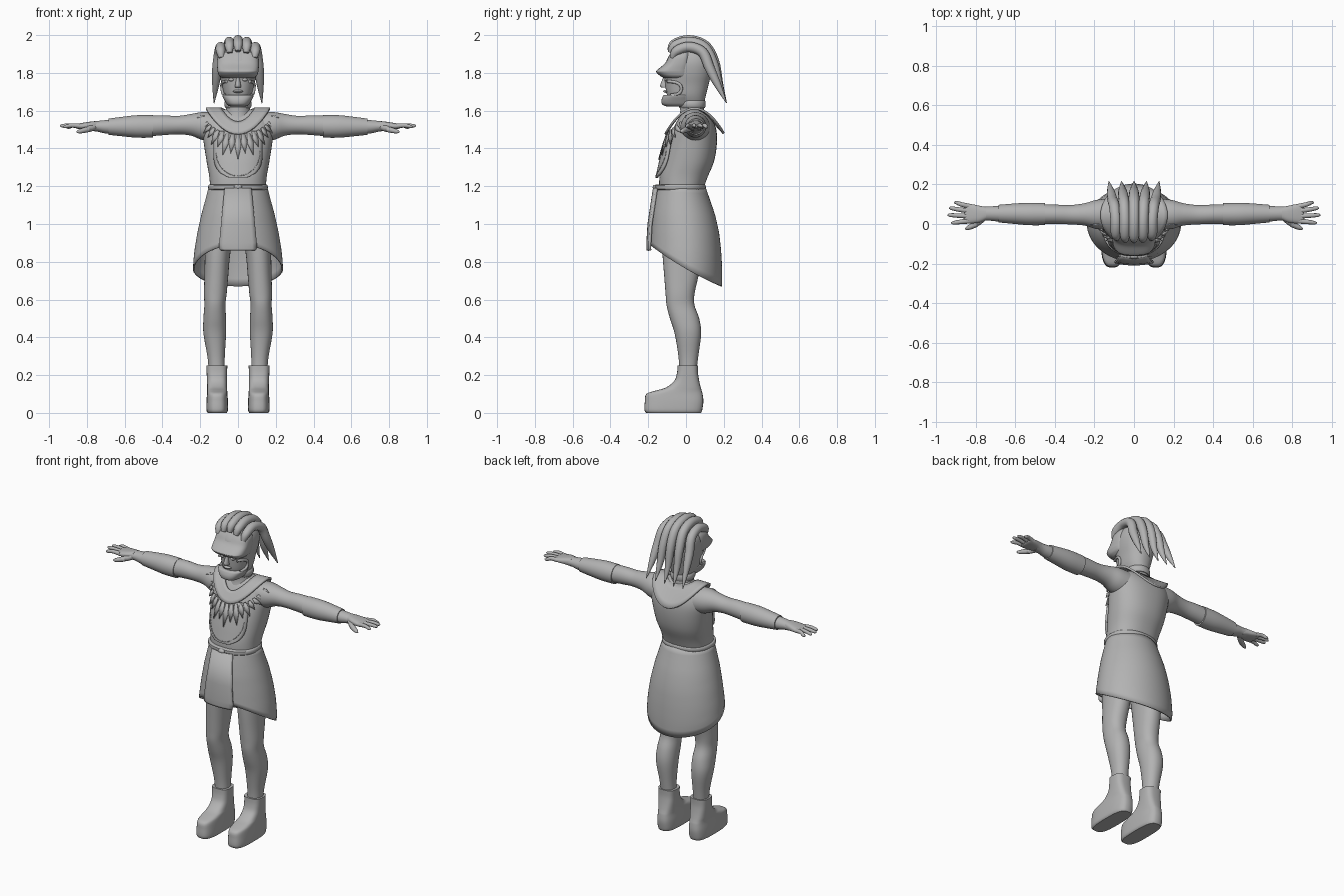
import bpy, bmesh, math
from math import sin, cos, pi, radians

GREY = bpy.data.materials.new("plain grey")
GREY.diffuse_color = (0.45, 0.45, 0.45, 1)


def finish(name, verts, faces, mirror=False, thick=0, angle=40):
    me = bpy.data.meshes.new(name)
    me.from_pydata(verts, [], faces)
    bm = bmesh.new()
    bm.from_mesh(me)
    bmesh.ops.remove_doubles(bm, verts=bm.verts, dist=1e-5)
    bmesh.ops.recalc_face_normals(bm, faces=bm.faces)
    bm.to_mesh(me)
    bm.free()
    me.shade_smooth()
    me.set_sharp_from_angle(angle=radians(angle))
    me.materials.append(GREY)
    ob = bpy.data.objects.new(name, me)
    bpy.context.collection.objects.link(ob)
    if thick:
        m = ob.modifiers.new("thickness", 'SOLIDIFY')
        m.thickness, m.offset = thick, 0
    if mirror:
        ob.modifiers.new("mirror", 'MIRROR')
    return ob


def smooth(secs, k=4):
    """Catmull-Rom resampling of rows of numbers."""
    out = []
    for i in range(len(secs) - 1):
        p = [secs[max(0, min(len(secs) - 1, i + j))] for j in (-1, 0, 1, 2)]
        for s in range(k):
            t = s / k
            out.append([0.5 * (2 * b + (c - a) * t + (2 * a - 5 * b + 4 * c - d) * t * t
                        + (3 * b - a - 3 * c + d) * t ** 3) for a, b, c, d in zip(*p)])
    return out + [list(secs[-1])]


def lerp(secs, t):
    """Linear lookup of a row by its first number (ascending)."""
    t = max(secs[0][0], min(secs[-1][0], t))
    for a, b in zip(secs, secs[1:]):
        if t <= b[0]:
            f = (t - a[0]) / (b[0] - a[0])
            return [x + (y - x) * f for x, y in zip(a, b)]


def grid_faces(rows, cols, closed):
    return [(r * cols + c, r * cols + (c + 1) % cols, (r + 1) * cols + (c + 1) % cols, (r + 1) * cols + c)
            for r in range(rows - 1) for c in range(cols if closed else cols - 1)]


def loft(name, secs, axis='z', p=2.0, n=32, mirror=False, k=4):
    """Rows: position on axis, then min/max of the two other axes."""
    rows = smooth(secs, k)
    verts = []
    for t, a0, a1, b0, b1 in rows:
        for i in range(n):
            c, s = cos(2 * pi * i / n), sin(2 * pi * i / n)
            a = (a0 + a1) / 2 + (a1 - a0) / 2 * math.copysign(abs(c) ** (2 / p), c)
            b = (b0 + b1) / 2 + (b1 - b0) / 2 * math.copysign(abs(s) ** (2 / p), s)
            verts.append((a, b, t) if axis == 'z' else (t, a, b))
    faces = grid_faces(len(rows), n, True)
    faces += [tuple(range(n)), tuple(range(len(verts) - n, len(verts)))]
    return finish(name, verts, faces, mirror)


def tube(name, pts, radii, n=12, mirror=False):
    """Round tapered strand through points, rings kept square to the path."""
    from mathutils import Vector
    rows = smooth([tuple(q) + (r,) for q, r in zip(pts, radii)], 5)
    verts = []
    for i, row in enumerate(rows):
        q, r = Vector(row[:3]), max(row[3], 0.0008)
        d = (Vector(rows[min(i + 1, len(rows) - 1)][:3]) - Vector(rows[max(i - 1, 0)][:3])).normalized()
        ref = Vector((1, 0, 0)) if abs(d.x) < 0.8 else Vector((0, 0, 1))
        u = d.cross(ref).normalized()
        v = d.cross(u)
        verts += [tuple(q + r * (u * cos(2 * pi * j / n) + v * sin(2 * pi * j / n))) for j in range(n)]
    faces = grid_faces(len(rows), n, True)
    faces += [tuple(range(n)), tuple(range(len(verts) - n, len(verts)))]
    return finish(name, verts, faces, mirror, angle=60)


# Boots and legs
loft("boot", [(0, .06, .16, -.21, .08), (.015, .053, .167, -.22, .086), (.06, .053, .167, -.218, .092),
              (.1, .056, .164, -.21, .088), (.118, .057, .163, -.16, .083), (.135, .058, .163, -.105, .078),
              (.17, .058, .164, -.062, .07), (.21, .058, .166, -.048, .064), (.25, .056, .168, -.045, .064)],
     p=3, mirror=True)
loft("leg", [(.22, .07, .155, -.035, .055), (.3, .07, .162, -.04, .065), (.42, .063, .183, -.06, .08),
             (.5, .063, .183, -.085, .07), (.57, .067, .178, -.103, .045), (.63, .06, .18, -.108, .045),
             (.72, .052, .178, -.115, .065), (.85, .04, .175, -.125, .09), (1.0, .01, .17, -.13, .1)],
     p=2.2, mirror=True)

# Skirt with a hem that drops towards the back
SK = [(.66, .222, -.2, .187), (.75, .236, -.195, .188), (.85, .228, -.19, .183), (.95, .212, -.185, .172),
      (1.05, .19, -.178, .15), (1.13, .168, -.165, .122), (1.2, .15, -.15, .098)]
verts, R, N = [], 14, 64
for r in range(R):
    for i in range(N):
        a = 2 * pi * i / N
        f = -sin(a)
        z = 1.2 + (.765 + .11 * f + .015 * f * f - 1.2) * r / (R - 1)
        _, hx, y0, y1 = lerp(SK, z)
        verts.append((hx * cos(a), (y0 + y1) / 2 + (y1 - y0) / 2 * sin(a), z))
finish("skirt", verts, grid_faces(R, N, True), thick=.008)

# Apron panel, belt and belt knot
AP = [(1.19, .07, -.168), (1.0, .088, -.197), (.9, .098, -.203), (.87, .098, -.203), (.86, .088, -.202)]
verts = [(w * c / 4, y + .012 * (c / 4) ** 2, z) for z, w, y in AP for c in range(-4, 5)]
finish("apron", verts, grid_faces(len(AP), 9, False), thick=.014)
loft("belt", [(1.18, -.15, .15, -.155, .097), (1.185, -.157, .157, -.163, .104),
              (1.205, -.157, .157, -.163, .104), (1.21, -.15, .15, -.155, .097)], p=2.2, n=48, k=2)
loft("belt_knot", [(-.02, -.17, -.155, 1.19, 1.2), (-.012, -.176, -.15, 1.182, 1.207),
                   (.012, -.176, -.15, 1.182, 1.207), (.02, -.17, -.155, 1.19, 1.2)], axis='x', n=12, k=2)

# Torso
TO = [(1.18, -.147, .147, -.142, .09), (1.25, -.152, .152, -.14, .115), (1.33, -.166, .166, -.122, .148),
      (1.42, -.18, .18, -.098, .163), (1.5, -.19, .19, -.07, .16), (1.56, -.175, .175, -.038, .135),
      (1.595, -.13, .13, -.008, .095), (1.605, -.08, .08, .01, .07)]
P = 2.3
loft("torso", TO, p=P, n=48)


def chest(x, z, off):
    """Point just in front of the torso surface."""
    _, _, hx, y0, y1 = lerp(TO, z)
    q = min(.97, abs(x) / hx)
    return (x, (y0 + y1) / 2 - (y1 - y0) / 2 * (1 - q ** P) ** (1 / P) - off, z)


# Rounded bib with stitches
def bib_w(z):
    return .128 * max(0, 1 - max(0, (1.38 - z) / .137) ** 2.6) ** (1 / 2.6)


zs = [1.2432 + .007 * (i / 6) ** 2 for i in range(6)] + [1.25 + .02 * i for i in range(13)]
verts = [chest(bib_w(z) * c / 8, z, .016) for z in zs for c in range(-8, 9)]
finish("bib", verts, grid_faces(len(zs), 17, False), thick=.01)


def leaf(x, z, dx, dz, length, w):
    out = []
    for t, s in ((0, -.5), (.45, -1), (1, 0), (.45, 1), (0, .5)):
        out.append((x + dx * length * t - dz * w * s, z + dz * length * t + dx * w * s))
    return out


def leaf_set(name, leaves, off, thick):
    verts = [chest(x, z, off) for lf in leaves for x, z in lf]
    finish(name, verts, [tuple(range(i, i + 5)) for i in range(0, len(verts), 5)], thick=thick)


leaf_set("bib_stitches", [leaf(.115 * cos(a), 1.375 + .12 * sin(a), -sin(a), cos(a), .012, .002)
                          for a in [pi + pi * i / 26 for i in range(27)]], .022, .003)

# Feathers hanging from the collar
leaves = []
for i in range(-9, 10):
    a = radians(i * 8.8)
    d = math.hypot(.7 * sin(a), cos(a))
    leaves.append(leaf(.18 * sin(a), 1.595 - .12 * cos(a), .7 * sin(a) / d, -cos(a) / d,
                       .045 + (.09 if i % 2 == 0 else .06) * cos(a) ** 4, .008 + .009 * cos(a) ** 3))
leaf_set("collar_feathers", leaves, .025, .006)

# Draped collar
verts, N = [], 48
for r in range(5):
    f = r / 4
    for i in range(N):
        a = 2 * pi * i / N
        s, c = sin(a), cos(a)
        front = c > 0
        zi, zo = (1.54, 1.475) if front else (1.59, 1.48)
        yi, yo = (-.066, -.11) if front else (.1, .2)
        z = 1.612 - c * c * ((1.612 - zi) * (1 - f) + (1.612 - zo) * f)
        y = .045 + abs(c) * ((yi - .045) * (1 - f) + (yo - .045) * f)
        verts.append(((.09 + .08 * f) * s, y, z))
finish("collar", verts, grid_faces(5, N, True), thick=.012)

# Neck
loft("neck", [(1.55, -.075, .075, -.04, .1), (1.6, -.064, .064, -.03, .095), (1.69, -.06, .06, -.04, .09)])
loft("neck_band", [(1.615, -.066, .066, -.035, .1), (1.625, -.072, .072, -.04, .104),
                   (1.645, -.072, .072, -.042, .104), (1.655, -.066, .066, -.035, .1)], k=2)

# Head: skull, beaked visor and jaw guard
loft("helmet", [(1.635, -.055, .055, -.075, .095), (1.68, -.075, .075, -.1, .105), (1.74, -.087, .087, -.11, .12),
                (1.8, -.1, .1, -.112, .135), (1.86, -.103, .103, -.105, .138), (1.91, -.085, .085, -.075, .11),
                (1.94, -.045, .045, -.03, .06)], p=2.3, n=40)
loft("visor", [(1.772, -.085, .085, -.115, .02), (1.785, -.1, .1, -.138, .03), (1.803, -.107, .107, -.157, .03),
               (1.815, -.109, .109, -.153, .03), (1.85, -.111, .111, -.112, .03), (1.885, -.108, .108, -.092, .03),
               (1.91, -.095, .095, -.075, .03)], p=3, n=40)
loft("jaw_guard", [(1.622, -.04, .04, -.1, .02), (1.632, -.058, .058, -.125, .03), (1.655, -.072, .072, -.13, .03),
                   (1.678, -.083, .083, -.122, .03), (1.684, -.08, .08, -.115, .03)], p=2.6, n=40)
for s in (1, -1):
    side = "left" if s > 0 else "right"
    tube(side + "_cheek_rim", [(s * .062, -.098, 1.755), (s * .08, -.055, 1.75), (s * .086, -.03, 1.735),
                               (s * .084, -.025, 1.71), (s * .08, -.04, 1.69), (s * .07, -.08, 1.682)], [.008] * 6)

# Face
loft("nose", [(1.722, -.016, .016, -.128, -.09), (1.735, -.015, .015, -.137, -.09), (1.785, -.007, .007, -.116, -.09)],
     n=16)
loft("eye", [(.022, -.11, -.1, 1.762, 1.766), (.03, -.115, -.095, 1.756, 1.772), (.042, -.113, -.09, 1.756, 1.772),
             (.052, -.104, -.09, 1.762, 1.766)], axis='x', n=12, mirror=True)
loft("lips", [(-.026, -.105, -.09, 1.7, 1.704), (-.014, -.119, -.09, 1.695, 1.71), (.014, -.119, -.09, 1.695, 1.71),
              (.026, -.105, -.09, 1.7, 1.704)], axis='x', n=12)

# Crest of five trailing plumes
for i in range(-2, 3):
    x, d, b = i * .046, .009 * i * i, .006 * i * i
    tube("crest_plume", [(x * .95, -.085 + b / 2, 1.915 - d), (x, -.062 + b / 2, 1.952 - d), (x, .015, 1.973 - d),
                         (x * 1.08, .1 - b / 2, 1.945 - d), (x * 1.2, .15 - b, 1.86 - d),
                         (x * 1.28, .178 - b / 2, 1.74), (x * 1.38, .215, 1.64)],
         [.014, .025, .027, .027, .026, .019, .002])

# Arms with bracers
loft("arm", [(.12, -.03, .13, 1.43, 1.59), (.19, -.025, .122, 1.445, 1.592), (.25, -.008, .105, 1.468, 1.582),
             (.32, -.002, .096, 1.475, 1.572), (.4, 0, .098, 1.47, 1.575), (.5, 0, .1, 1.465, 1.57),
             (.68, .012, .092, 1.477, 1.552), (.74, .018, .088, 1.488, 1.546), (.78, .016, .09, 1.494, 1.542)],
     axis='x', mirror=True)
loft("bracer", [(.45, -.006, .106, 1.457, 1.576), (.53, -.006, .107, 1.457, 1.576), (.6, 0, .104, 1.463, 1.569),
                (.685, .008, .097, 1.472, 1.558)], axis='x', mirror=True)

# Hands
loft("palm", [(.75, .02, .086, 1.49, 1.545), (.78, .008, .092, 1.496, 1.542), (.82, .003, .1, 1.5, 1.536),
              (.85, .004, .1, 1.504, 1.53), (.86, .015, .09, 1.51, 1.526)], axis='x', p=2.6, n=24, mirror=True)
for n, y0, x1, y1, z1 in (("little", .09, .91, .108, 1.512), ("ring", .066, .936, .08, 1.518),
                          ("middle", .04, .943, .045, 1.52), ("index", .015, .925, .006, 1.516)):
    tube(n + "_finger", [(.835, y0, 1.518), ((.835 + x1) / 2, (y0 + y1) / 2, 1.522), (x1 - .012, y1, z1), (x1, y1, z1)],
         [.013, .0115, .009, .003], n=10, mirror=True)
tube("thumb", [(.765, .03, 1.512), (.8, 0, 1.5), (.84, -.02, 1.49), (.855, -.024, 1.487)],
     [.018, .016, .011, .003], n=10, mirror=True)
